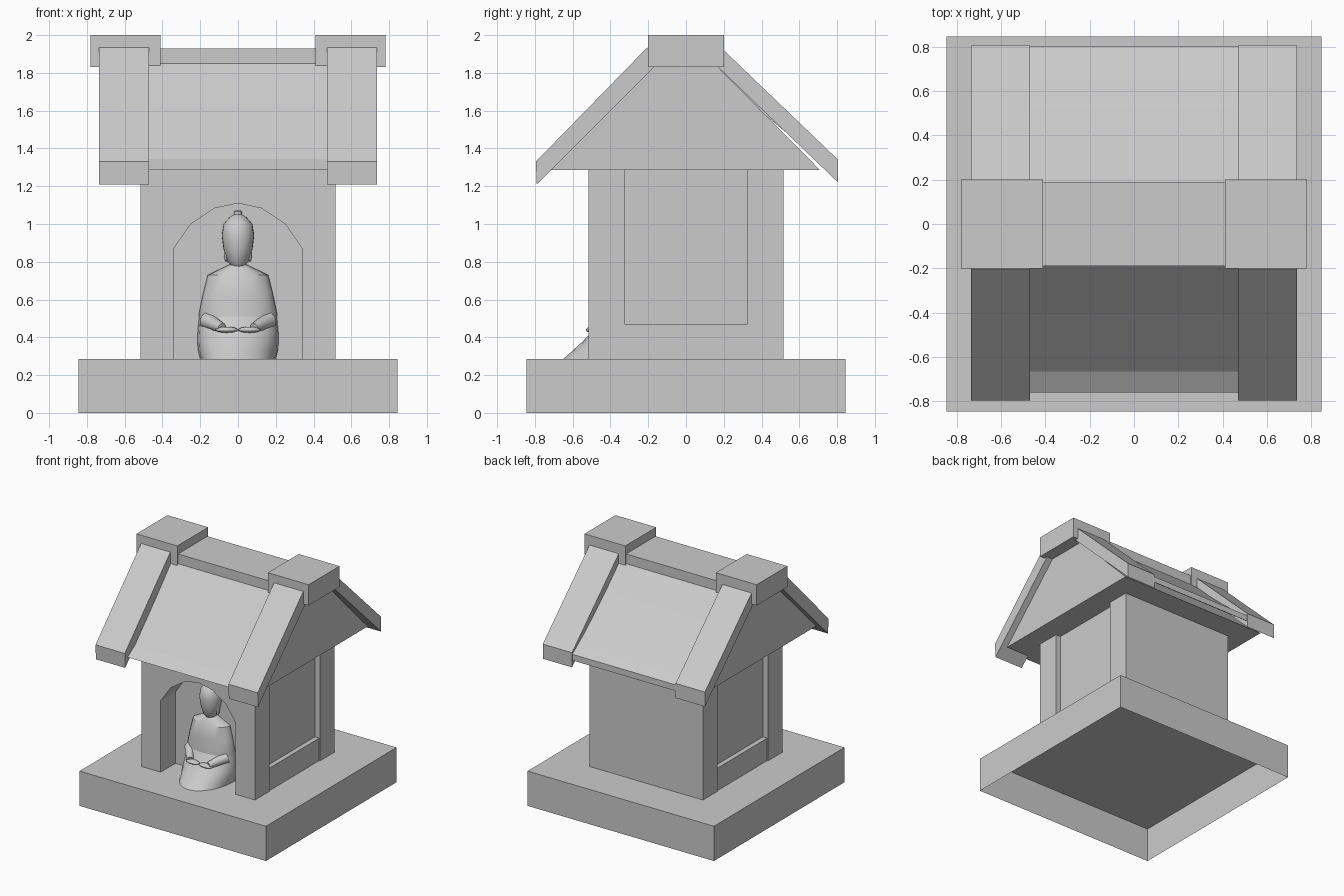
import bpy, bmesh
from math import sin, cos, pi, radians
from mathutils import Vector, Matrix

cube = bpy.data.objects.get("Cube")
if cube:
    bpy.data.objects.remove(cube, do_unlink=True)

stone = bpy.data.materials.new("grey_stone")
stone.use_nodes = True
GREY = (0.6, 0.6, 0.6, 1)
stone.diffuse_color = GREY
stone.node_tree.nodes["Principled BSDF"].inputs["Base Color"].default_value = GREY


def finish(name, bm, smooth=None):
    bmesh.ops.recalc_face_normals(bm, faces=bm.faces)
    mesh = bpy.data.meshes.new(name)
    bm.to_mesh(mesh)
    bm.free()
    mesh.materials.append(stone)
    obj = bpy.data.objects.new(name, mesh)
    bpy.context.collection.objects.link(obj)
    if smooth:
        bpy.ops.object.select_all(action='DESELECT')
        obj.select_set(True)
        bpy.context.view_layer.objects.active = obj
        bpy.ops.object.shade_smooth_by_angle(angle=radians(smooth))
    return obj


def extrude(name, profile, axis, start, end, smooth=None):
    """Extrude a (horizontal, z) outline along the x or y axis."""
    bm = bmesh.new()
    place = (lambda p: (start, *p)) if axis == "x" else (lambda p: (p[0], start, p[1]))
    face = bm.faces.new([bm.verts.new(place(p)) for p in profile])
    step = Vector((end - start, 0, 0) if axis == "x" else (0, end - start, 0))
    grown = bmesh.ops.extrude_face_region(bm, geom=[face], use_keep_orig=True)["geom"]
    bmesh.ops.translate(bm, vec=step, verts=[v for v in grown if isinstance(v, bmesh.types.BMVert)])
    return finish(name, bm, smooth)


def box(name, x0, x1, y0, y1, z0, z1):
    return extrude(name, [(x0, z0), (x1, z0), (x1, z1), (x0, z1)], "y", y0, y1)


def loft(name, rings, y, segments=24, smooth=50):
    """Stack elliptical rings given as (z, x radius, y radius)."""
    bm = bmesh.new()
    loops = [[bm.verts.new((rx * cos(2 * pi * i / segments), y + ry * sin(2 * pi * i / segments), z))
              for i in range(segments)] for z, rx, ry in rings]
    for low, high in zip(loops, loops[1:]):
        for i in range(segments):
            j = (i + 1) % segments
            bm.faces.new((low[i], low[j], high[j], high[i]))
    bm.faces.new(loops[0])
    bm.faces.new(loops[-1])
    return finish(name, bm, smooth)


def limb(name, a, b, r1, r2):
    """Tapered round limb between two points."""
    a, b = Vector(a), Vector(b)
    bm = bmesh.new()
    turn = (b - a).to_track_quat('Z', 'Y').to_matrix().to_4x4()
    bmesh.ops.create_cone(bm, cap_ends=True, segments=12, radius1=r1, radius2=r2,
                          depth=(b - a).length, matrix=Matrix.Translation((a + b) / 2) @ turn)
    return finish(name, bm, 50)


def ellipsoid(name, centre, size):
    bm = bmesh.new()
    bmesh.ops.create_uvsphere(bm, u_segments=12, v_segments=8, radius=1,
                              matrix=Matrix.Translation(centre) @ Matrix.Diagonal((*size, 1)))
    return finish(name, bm, 60)


# Plinth, open underneath
FLOOR, TOP = 0.285, 1.285
bm = bmesh.new()
bmesh.ops.create_cube(bm, size=1, matrix=Matrix.Translation((0, 0, FLOOR / 2))
                      @ Matrix.Diagonal((1.69, 1.69, FLOOR, 1)))
under = min(bm.faces, key=lambda f: f.calc_center_median().z)
bmesh.ops.delete(bm, geom=[under], context='FACES_ONLY')
finish("plinth", bm)

# Walls: arched front, plain back, recessed sides with a low ledge
arch = [(0.34, FLOOR), (0.34, 0.87), (0.25, 1.0), (0.125, 1.083)]
outline = [(-x, z) for x, z in arch] + [(0, 1.11)] + arch[::-1]
W = 0.515
extrude("arched_front_wall", [(-W, FLOOR)] + outline + [(W, FLOOR), (W, TOP), (-W, TOP)], "y", -W, -0.325)
box("back_wall", -W, W, 0.325, W, FLOOR, TOP)
box("inner_walls", -0.47, 0.47, -0.325, 0.325, FLOOR, TOP)

# Roof body and thatch panels
extrude("gable_block", [(-0.72, TOP), (0.71, TOP), (0.17, 1.83), (-0.17, 1.83)], "x", -0.68, 0.68)
extrude("front_roof_panel", [(-0.19, 1.85), (-0.4, 1.62), (-0.665, 1.345), (-0.76, TOP),
                             (-0.66, TOP), (-0.15, 1.8)], "x", -0.47, 0.47)
extrude("back_roof_panel", [(0.19, 1.85), (0.35, 1.695), (0.5, 1.56), (0.65, 1.435), (0.8, 1.325),
                            (0.8, 1.275), (0.65, 1.385), (0.15, 1.8)], "x", -0.47, 0.47, 25)
box("ridge_beam", -0.42, 0.42, -0.19, 0.19, 1.8, 1.93)

# Paired parts on both sides
for side, s in (("left", 1), ("right", -1)):
    box(side + "_ledge", s * 0.46, s * 0.508, -0.325, 0.325, FLOOR, 0.47)
    extrude(side + "_front_rafter", [(-0.205, 1.935), (-0.795, 1.33), (-0.79, 1.21), (-0.17, 1.83)],
            "x", s * 0.47, s * 0.735)
    extrude(side + "_back_rafter", [(0.2, 1.92), (0.805, 1.34), (0.805, 1.22), (0.17, 1.83)],
            "x", s * 0.47, s * 0.735)
    box(side + "_ridge_cap", s * 0.41, s * 0.78, -0.2, 0.2, 1.83, 2.0)
    # Sleeves, hands and ears of the seated figure
    limb(side + "_sleeve", (s * 0.165, -0.38, 0.49), (s * 0.085, -0.5, 0.45), 0.045, 0.025)
    ellipsoid(side + "_hand", (s * 0.06, -0.5, 0.44), (0.06, 0.03, 0.016))
    ellipsoid(side + "_ear", (s * 0.063, -0.35, 0.85), (0.012, 0.022, 0.05))

# Seated figure in the niche
loft("figure_robe", [(0.285, 0.2, 0.315), (0.33, 0.211, 0.265), (0.38, 0.215, 0.21),
                     (0.43, 0.213, 0.165), (0.52, 0.205, 0.11)], -0.335)
loft("figure_torso", [(0.42, 0.19, 0.12), (0.52, 0.208, 0.11), (0.63, 0.185, 0.1),
                      (0.73, 0.16, 0.085), (0.79, 0.035, 0.04)], -0.34, smooth=35)
loft("figure_head", [(0.77, 0.03, 0.035), (0.8, 0.055, 0.06), (0.87, 0.077, 0.08), (0.94, 0.086, 0.088),
                     (1.0, 0.076, 0.078), (1.035, 0.045, 0.045), (1.05, 0.02, 0.02),
                     (1.065, 0.02, 0.02), (1.072, 0.01, 0.01)], -0.35)
